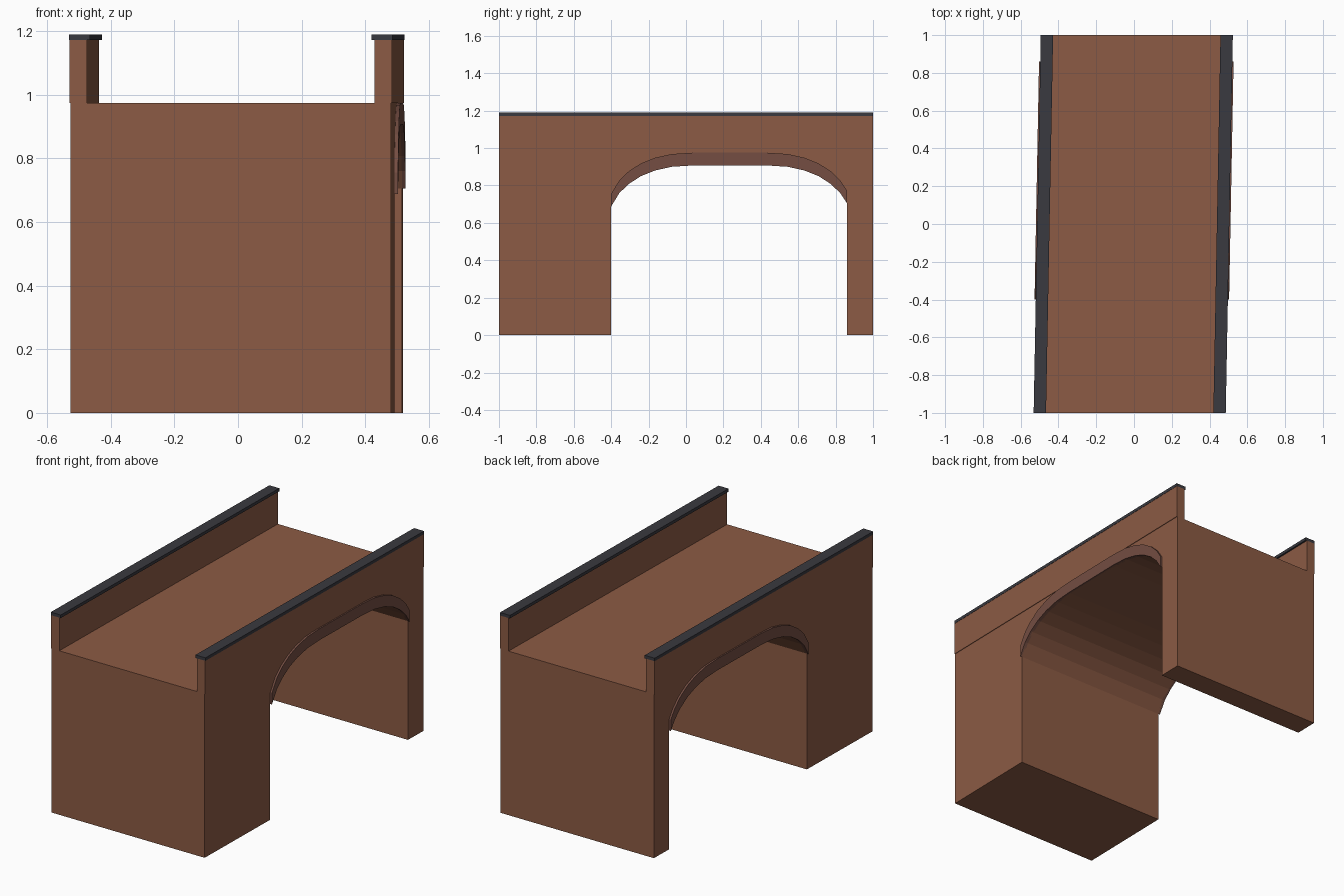
import bpy, bmesh

cube = bpy.data.objects.get("Cube")
if cube:
    bpy.data.objects.remove(cube, do_unlink=True)


def material(name, rgb):
    m = bpy.data.materials.new(name)
    m.use_nodes = True
    m.diffuse_color = (*rgb, 1)
    m.node_tree.nodes["Principled BSDF"].inputs["Base Color"].default_value = (*rgb, 1)
    return m


brick = material("brown brick", (0.262, 0.104, 0.058))
trim_mat = material("dull red brick", (0.175, 0.075, 0.055))
slate = material("dark slate", (0.041, 0.041, 0.050))


def skew(x, y):
    # The bridge crosses at a slight angle, with its ends cut square
    return x - 0.004 + 0.0188 * y


def extrude(name, profile, x0, x1, mat):
    # Sweep a (y, z) outline across the bridge from x0 to x1
    bm = bmesh.new()
    face = bm.faces.new([bm.verts.new((x0, y, z)) for y, z in profile])
    swept = bmesh.ops.extrude_face_region(bm, geom=[face])["geom"]
    for v in swept:
        if isinstance(v, bmesh.types.BMVert):
            v.co.x = x1
    for v in bm.verts:
        v.co.x = skew(v.co.x, v.co.y)
    bmesh.ops.recalc_face_normals(bm, faces=bm.faces)
    mesh = bpy.data.meshes.new(name)
    bm.to_mesh(mesh)
    bm.free()
    mesh.materials.append(mat)
    obj = bpy.data.objects.new(name, mesh)
    bpy.context.collection.objects.link(obj)
    return obj


def bar(z0, z1):
    return [(-1, z0), (1, z0), (1, z1), (-1, z1)]


# Arch curve: distance from the crown centre and height
DECK, RISE, CROWN = 0.975, 0.068, 0.234
half = [(0.59, 0.76), (0.54, 0.808), (0.475, 0.85), (0.4, 0.88), (0.31, 0.9), (0.2, 0.907)]
arch = [(-0.4, 0.688)] + [(CROWN - d, z) for d, z in half]
arch += [(CROWN + d, z) for d, z in reversed(half)] + [(0.86, 0.706)]

# Piers, arched opening and deck in one solid
outline = [(-1, 0), (-0.4, 0)] + arch + [(0.86, 0), (1, 0), (1, DECK), (-1, DECK)]
extrude("bridge_body", outline, -0.5035, 0.5035, brick)

# Trim around the arch, parapets and copings on both sides
trim = arch + [(y, z + RISE) for y, z in reversed(arch)]
for side, s in (("left", 1), ("right", -1)):
    extrude(side + "_arch_trim", trim, s * 0.495, s * 0.515, trim_mat)
    extrude(side + "_parapet", bar(DECK, 1.172), s * 0.4525, s * 0.507, brick)
    extrude(side + "_coping", bar(1.172, 1.19), s * 0.443, s * 0.5085, slate)
